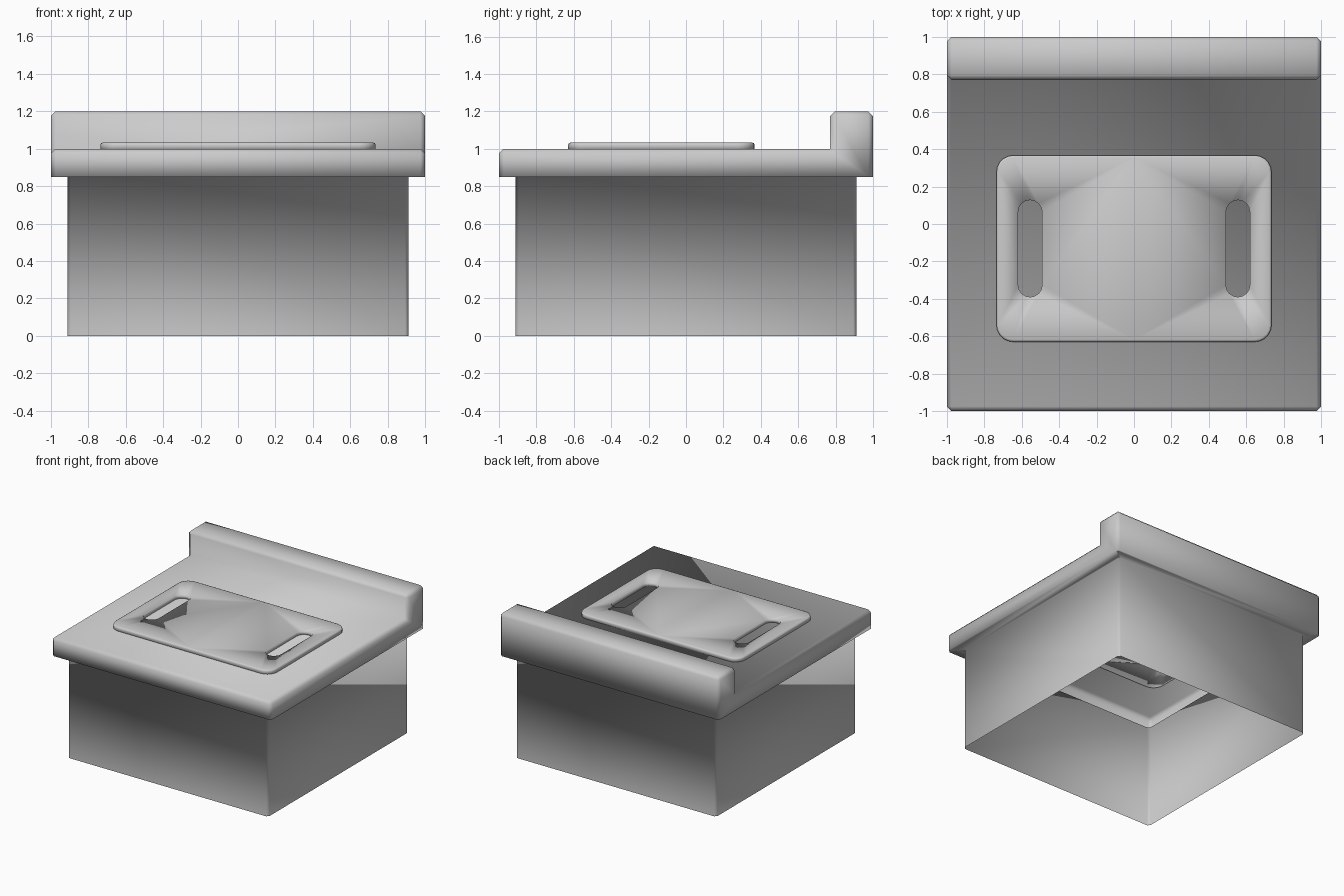
import bpy, bmesh, math

if "Cube" in bpy.data.objects:
    bpy.data.objects.remove(bpy.data.objects["Cube"])


def finish(bm, name):
    bmesh.ops.recalc_face_normals(bm, faces=bm.faces)
    mesh = bpy.data.meshes.new(name)
    bm.to_mesh(mesh)
    bm.free()
    for p in mesh.polygons:
        p.use_smooth = True
    obj = bpy.data.objects.new(name, mesh)
    bpy.context.collection.objects.link(obj)
    return obj


def arc_loop(corners, radius, steps):
    """Points of a rounded outline; corners = (cx, cy, start angle, sweep)."""
    return [(cx + radius * math.cos(math.radians(a + sweep * i / steps)),
             cy + radius * math.sin(math.radians(a + sweep * i / steps)))
            for cx, cy, a, sweep in corners for i in range(steps + 1)]


# Counter: worktop with raised back, overhang and open-bottomed cabinet in one shell
W, C, LIP = 1.0, 0.912, 0.85
bm = bmesh.new()
profile = [(-1, LIP), (-1, 1.0), (0.77, 1.0), (0.77, 1.2), (1, 1.2), (1, LIP)]
left = [bm.verts.new((-W, y, z)) for y, z in profile]
right = [bm.verts.new((W, y, z)) for y, z in profile]
for i in range(len(profile) - 1):
    bm.faces.new((left[i], left[i + 1], right[i + 1], right[i]))
bm.faces.new(left)
bm.faces.new(right)
outer = [left[0], right[0], right[-1], left[-1]]
square = [(-C, -C), (C, -C), (C, C), (-C, C)]
upper = [bm.verts.new((x, y, LIP)) for x, y in square]
lower = [bm.verts.new((x, y, 0)) for x, y in square]
for a, b in ((outer, upper), (upper, lower)):
    for i in range(4):
        j = (i + 1) % 4
        bm.faces.new((a[i], a[j], b[j], b[i]))
bmesh.ops.recalc_face_normals(bm, faces=bm.faces)


def sharp(e, low):
    if e.is_boundary or e.calc_face_angle_signed() < math.radians(30):
        return False
    zs = [v.co.z for v in e.verts]
    if max(zs) < LIP + 0.01 and min(zs) > LIP - 0.01:
        return False
    return (min(zs) < 0.1) == low


for low in (False, True):
    bmesh.ops.bevel(bm, geom=[e for e in bm.edges if sharp(e, low)],
                    offset=0.018 if low else 0.025, segments=1,
                    profile=0.5, affect='EDGES', clamp_overlap=True)
finish(bm, "counter")

# Cutting board: rounded plate with two handle slots
bm = bmesh.new()
X, Y0, Y1, R = 0.735, -0.63, 0.367, 0.09
outline = arc_loop([(X - R, Y1 - R, 0, 90), (R - X, Y1 - R, 90, 90),
                    (R - X, Y0 + R, 180, 90), (X - R, Y0 + R, 270, 90)], R, 5)
outline.insert(6, (0, Y1))
outline.insert(19, (0, Y0))
loops = [outline]
for s in (-1, 1):
    cx, r = s * 0.555, 0.064
    loops.append(arc_loop([(cx, 0.128 - r, 0, 180), (cx, -0.39 + r, 180, 180)], r, 8))
BOTTOM, TOP = 0.99, 1.033
edges = []
for pts in loops:
    vs = [bm.verts.new((x, y, BOTTOM)) for x, y in pts]
    edges += [bm.edges.new((vs[i - 1], vs[i])) for i in range(len(vs))]
bmesh.ops.triangle_fill(bm, edges=edges, use_beauty=True, use_dissolve=False,
                        normal=(0, 0, 1))
ext = bmesh.ops.extrude_face_region(bm, geom=list(bm.faces), use_keep_orig=True)
bmesh.ops.translate(bm, vec=(0, 0, TOP - BOTTOM),
                    verts=[g for g in ext["geom"] if isinstance(g, bmesh.types.BMVert)])
bmesh.ops.recalc_face_normals(bm, faces=bm.faces)
rim = [e for e in bm.edges
       if all(v.co.z > TOP - 0.001 for v in e.verts)
       and len(e.link_faces) == 2 and e.calc_face_angle() > 1
       and all(abs(v.co.x) > 0.63 or v.co.y > 0.3 or v.co.y < -0.5 for v in e.verts)]
slot_x = 0.555 + 0.064 + 0.001
rim = [e for e in rim if not all(abs(v.co.x) < slot_x and -0.4 < v.co.y < 0.14
                                 for v in e.verts)]
bmesh.ops.bevel(bm, geom=rim, offset=0.012, segments=2, profile=0.5, affect='EDGES')
finish(bm, "cutting_board")
